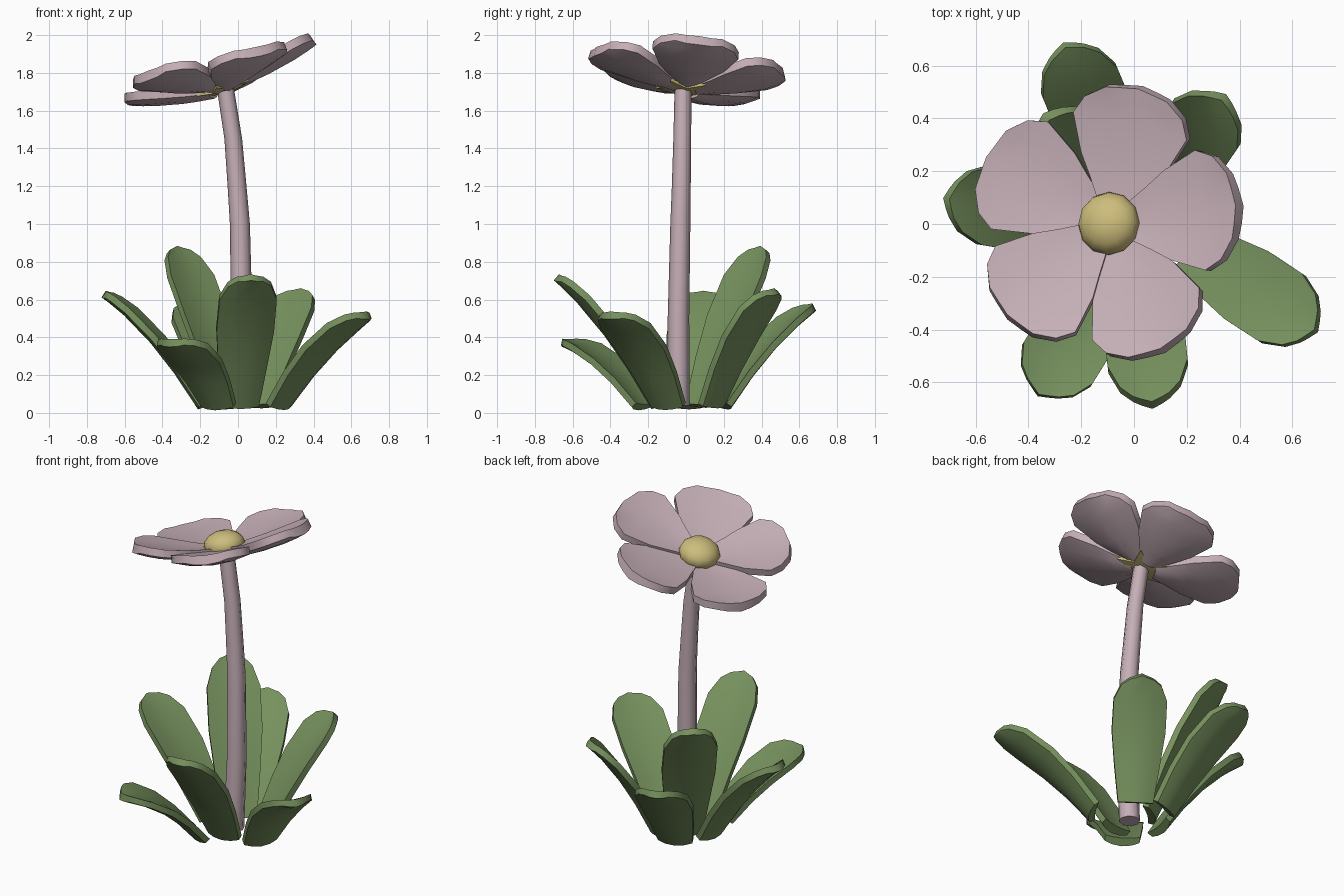
import bpy
import bmesh
from math import sin, cos, pi, radians
from mathutils import Vector, Matrix

cube = bpy.data.objects.get("Cube")
if cube:
    bpy.data.objects.remove(cube, do_unlink=True)


def material(name, rgb):
    m = bpy.data.materials.new(name)
    m.use_nodes = True
    m.diffuse_color = (*rgb, 1)
    m.node_tree.nodes["Principled BSDF"].inputs["Base Color"].default_value = (*rgb, 1)
    return m


PINK = material("dusty pink", (0.56, 0.43, 0.47))
GREEN = material("leaf green", (0.18, 0.28, 0.11))
GOLD = material("soft gold", (0.61, 0.51, 0.20))
UP = Vector((0, 0, 1))
ACROSS = [-1, -0.55, 0, 0.55, 1]


def finish(name, bm, mat):
    bmesh.ops.recalc_face_normals(bm, faces=bm.faces[:])
    mesh = bpy.data.meshes.new(name)
    bm.to_mesh(mesh)
    bm.free()
    mesh.materials.append(mat)
    ob = bpy.data.objects.new(name, mesh)
    bpy.context.collection.objects.link(ob)
    bpy.ops.object.select_all(action="DESELECT")
    ob.select_set(True)
    bpy.context.view_layer.objects.active = ob
    bpy.ops.object.shade_smooth_by_angle(angle=radians(48))


def blade(name, base, ctrl, tip, rows, cup, bump, rim, belly, mat, matrix=Matrix()):
    """Blade along a curved spine: nearly flat on top, rounded belly below."""
    bm = bmesh.new()
    side = UP.cross(tip - base).normalized()
    top, under = [], []
    for t, half in rows:
        p = base * (1 - t) ** 2 + ctrl * 2 * t * (1 - t) + tip * t * t
        tangent = ((ctrl - base) * (1 - t) + (tip - ctrl) * t).normalized()
        normal = tangent.cross(side)
        upper = [p + side * half * u + normal * cup * u * u * half
                 + tangent * bump * t ** 4 * (1 - abs(u)) for u in ACROSS]
        depth = belly * (1 - 0.5 * t ** 3)
        top.append([bm.verts.new(v) for v in upper])
        under.append([bm.verts.new(v - normal * (rim + depth * (1 - u * u)))
                      for v, u in zip(upper, ACROSS)])
    for grid in (top, under):
        for a, b in zip(grid, grid[1:]):
            for i in range(len(ACROSS) - 1):
                bm.faces.new((a[i], b[i], b[i + 1], a[i + 1]))
    # Closed rim joining both sides
    for j in (0, -1):
        for i in range(len(ACROSS) - 1):
            bm.faces.new((top[j][i], top[j][i + 1], under[j][i + 1], under[j][i]))
        for r in range(len(rows) - 1):
            bm.faces.new((top[r][j], top[r + 1][j], under[r + 1][j], under[r][j]))
    bm.transform(matrix)
    finish(name, bm, mat)


# Leaves: base and tip of each one
leaf_rows = [(0, 0.1), (0.25, 0.13), (0.5, 0.153), (0.78, 0.152), (0.93, 0.115), (1, 0.07)]
leaves = {
    "leaf_front": ((0.01, -0.14, 0.045), (0.065, -0.65, 0.715)),
    "leaf_front_left": ((0.21, -0.09, 0.045), (0.66, -0.385, 0.525)),
    "leaf_back_left": ((0.1, 0.13, 0.045), (0.32, 0.45, 0.64)),
    "leaf_back_tall": ((-0.04, 0.07, 0.045), (-0.31, 0.38, 0.86)),
    "leaf_back_low": ((-0.06, 0.185, 0.045), (-0.25, 0.645, 0.565)),
    "leaf_right": ((-0.17, 0.01, 0.045), (-0.675, 0.09, 0.63)),
    "leaf_front_right": ((-0.1, -0.22, 0.045), (-0.345, -0.62, 0.385)),
}
for name, (base, tip) in leaves.items():
    base, tip = Vector(base), Vector(tip)
    ctrl = (base + tip) / 2 + UP * 0.12
    blade(name, base, ctrl, tip, leaf_rows, 0.12, 0.03, 0.035, 0.015, GREEN)

# Stem: eight-sided tube with a gentle lean
path = [(0.0, -0.04, 0.04, 0.06), (0.02, -0.04, 0.5, 0.057), (0.01, -0.03, 1.0, 0.053),
        (-0.005, -0.025, 1.2, 0.05), (-0.025, -0.02, 1.45, 0.047), (-0.07, -0.015, 1.74, 0.045)]
SIDES = 8
bm = bmesh.new()
rings = [[bm.verts.new((x + r * cos(2 * pi * k / SIDES), y + r * sin(2 * pi * k / SIDES), z))
          for k in range(SIDES)] for x, y, z, r in path]
for a, b in zip(rings, rings[1:]):
    for k in range(SIDES):
        n = (k + 1) % SIDES
        bm.faces.new((a[k], a[n], b[n], b[k]))
bm.faces.new(rings[0])
bm.faces.new(rings[-1])
finish("stem", bm, PINK)

# Bloom frame: tilted toward the right and back
bloom = (Matrix.Translation((-0.09, 0, 1.755)) @ Matrix.Rotation(radians(-6), 4, "X")
         @ Matrix.Rotation(radians(-15), 4, "Y"))

# Petals: heading in degrees, length, base height, tip height
petal_rows = [(0, 0.06), (0.22, 0.12), (0.4, 0.172), (0.72, 0.23), (0.88, 0.198), (1, 0.125)]
petals = {
    "petal_left": (5, 0.505, 0.01, 0.108),
    "petal_back": (75, 0.5, -0.005, 0.088),
    "petal_back_right": (151, 0.515, -0.012, 0.07),
    "petal_front_right": (223, 0.49, 0.012, 0.112),
    "petal_front": (294, 0.515, 0, 0.075),
}
for name, (heading, length, low, high) in petals.items():
    turn = Matrix.Rotation(radians(heading), 4, "Z")
    blade(name, Vector((0.06, 0, low)), Vector((length * 0.58, 0, low + 0.025)),
          Vector((length, 0, high)), petal_rows, 0.1, 0.02, 0.045, 0.02, PINK, bloom @ turn)

# Flower centre: flattened ball
bm = bmesh.new()
bmesh.ops.create_uvsphere(bm, u_segments=12, v_segments=8, radius=0.12)
bm.transform(bloom @ Matrix.Translation((0, 0, 0.02)) @ Matrix.Diagonal((1, 1, 0.68, 1)))
finish("flower_centre", bm, GOLD)

# Sepal star under the petals, its points in the gaps
bm = bmesh.new()
rim = []
for k in range(10):
    angle = radians(5 + 36 * k)
    r = 0.16 if k % 2 else 0.08
    rim.append((r * cos(angle), r * sin(angle), 0.2 * r - 0.06))
layers = []
for drop in (0, 0.015):
    ring = [bm.verts.new((x, y, z - drop)) for x, y, z in rim]
    hub = bm.verts.new((0, 0, -0.05 - drop))
    for k in range(10):
        bm.faces.new((hub, ring[k], ring[(k + 1) % 10]))
    layers.append(ring)
for k in range(10):
    n = (k + 1) % 10
    bm.faces.new((layers[0][k], layers[0][n], layers[1][n], layers[1][k]))
bm.transform(bloom)
finish("sepal_star", bm, GOLD)
